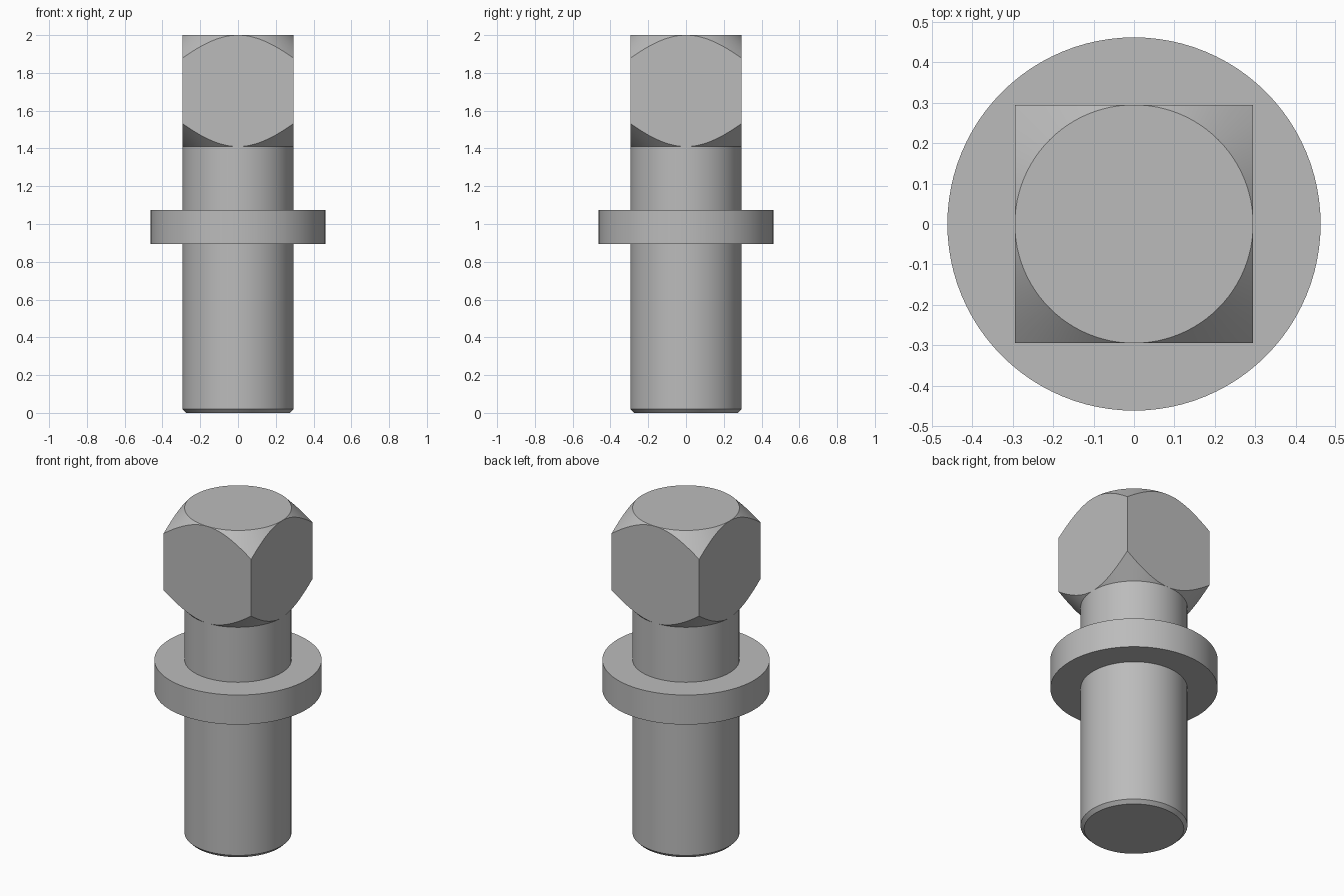
import bpy
import bmesh
from math import cos, sin, pi, radians

if "Cube" in bpy.data.objects:
    bpy.data.objects.remove(bpy.data.objects["Cube"], do_unlink=True)

SEGMENTS = 96       # a multiple of 8, so the square's corners are exact
R = 0.295           # shaft radius and half width of the square head
COLLAR_R = 0.462
NECK_TOP, TOP = 1.41, 2.0
ANGLES = [2 * pi * i / SEGMENTS for i in range(SEGMENTS)]

steel = bpy.data.materials.new("steel_grey")
steel.use_nodes = True
GREY = (0.5, 0.5, 0.5, 1)
steel.diffuse_color = GREY
steel.node_tree.nodes["Principled BSDF"].inputs["Base Color"].default_value = GREY


def circle(radius, z):
    return [(radius * cos(a), radius * sin(a), z) for a in ANGLES]


def square(z, slope):
    """Square outline whose height follows a 45 degree cone."""
    ring = []
    for a in ANGLES:
        r = R / max(abs(cos(a)), abs(sin(a)))
        ring.append((r * cos(a), r * sin(a), z + slope * (r - R)))
    return ring


def loft(name, rings, cap_bottom=False, cap_top=False):
    """Skin a stack of rings, listed from bottom to top."""
    bm = bmesh.new()
    loops = [[bm.verts.new(p) for p in ring] for ring in rings]
    for low, high in zip(loops, loops[1:]):
        for i in range(SEGMENTS):
            j = (i + 1) % SEGMENTS
            bm.faces.new((low[i], low[j], high[j], high[i]))
    if cap_bottom:
        bm.faces.new(loops[0][::-1])
    if cap_top:
        bm.faces.new(loops[-1])
    bmesh.ops.remove_doubles(bm, verts=bm.verts, dist=1e-5)
    mesh = bpy.data.meshes.new(name)
    bm.to_mesh(mesh)
    bm.free()
    mesh.materials.append(steel)
    obj = bpy.data.objects.new(name, mesh)
    bpy.context.collection.objects.link(obj)
    bpy.ops.object.select_all(action="DESELECT")
    obj.select_set(True)
    bpy.context.view_layer.objects.active = obj
    bpy.ops.object.shade_smooth_by_angle(angle=radians(30))
    return obj


# Chamfered shaft, collar and neck turned as one piece
profile = [(R - 0.02, 0), (R, 0.02), (R, 0.895), (COLLAR_R, 0.895),
           (COLLAR_R, 1.075), (R, 1.075), (R, NECK_TOP)]
loft("shaft_with_collar", [circle(r, z) for r, z in profile], cap_bottom=True)

# Square head with conical chamfers above and below
loft("square_head",
     [circle(R, NECK_TOP), square(NECK_TOP, 1), square(TOP, -1), circle(R, TOP)],
     cap_top=True)
